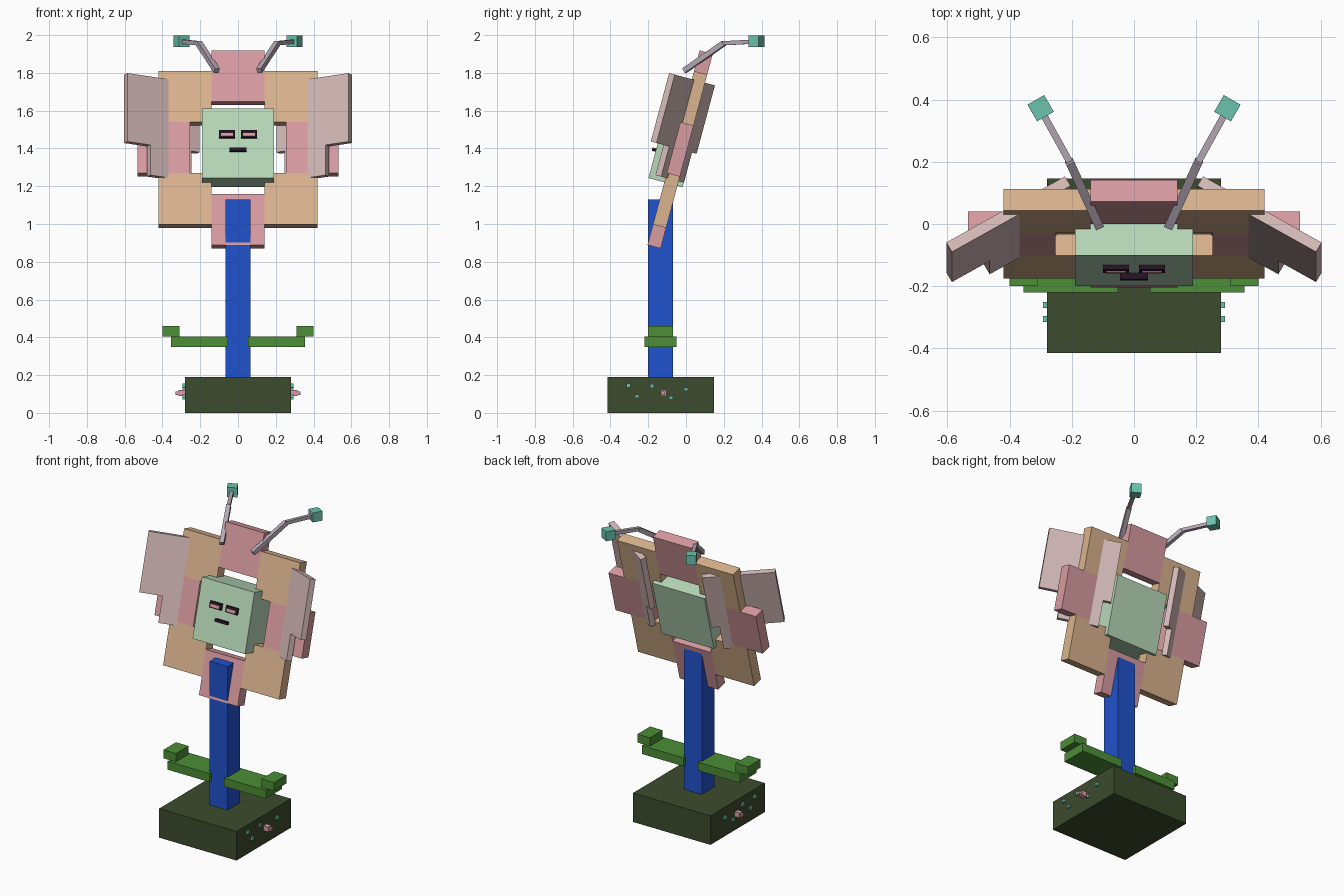
import bpy, bmesh, math
from mathutils import Matrix, Vector

if "Cube" in bpy.data.objects:
    bpy.data.objects.remove(bpy.data.objects["Cube"])


def srgb(r, g, b):
    return [((c / 255 + 0.055) / 1.055) ** 2.4 if c > 10 else c / 3294 for c in (r, g, b)] + [1]


COLOURS = {
    "soil_green": (60, 76, 45), "stem_blue": (32, 82, 205), "leaf_green": (76, 142, 54),
    "petal_tan": (219, 180, 142), "petal_pink": (217, 156, 162), "wing_mauve": (212, 186, 184),
    "face_mint": (184, 217, 186), "teal": (108, 194, 174), "antenna_grey": (180, 168, 180),
    "dark_plum": (38, 18, 38),
}
MATS = {}
for mat_name, rgb in COLOURS.items():
    MATS[mat_name] = bpy.data.materials.new(mat_name)
    MATS[mat_name].diffuse_color = srgb(*rgb)


def box(name, mat, lo, hi, frame=Matrix()):
    """Box from corner lo to corner hi, placed by a frame matrix."""
    lo, hi = Vector(lo), Vector(hi)
    bm = bmesh.new()
    bmesh.ops.create_cube(bm, size=1)
    size = Matrix.Diagonal((hi - lo).to_4d())
    size[3][3] = 1
    bm.transform(frame @ Matrix.Translation((lo + hi) / 2) @ size)
    if frame.determinant() < 0:
        bmesh.ops.reverse_faces(bm, faces=bm.faces)
    mesh = bpy.data.meshes.new(name)
    bm.to_mesh(mesh)
    bm.free()
    mesh.materials.append(MATS[mat])
    ob = bpy.data.objects.new(name, mesh)
    bpy.context.collection.objects.link(ob)
    return ob


def rod(name, mat, a, b, t, frame):
    """Square rod between two points."""
    a, b = Vector(a), Vector(b)
    turn = (b - a).to_track_quat('Y', 'Z').to_matrix().to_4x4()
    box(name, mat, (-t / 2, 0, -t / 2), (t / 2, (b - a).length, t / 2),
        frame @ Matrix.Translation(a) @ turn)


# Base and stem
box("base", "soil_green", (-0.28, -0.415, 0), (0.28, 0.147, 0.19))
box("stem", "stem_blue", (-0.065, -0.2, 0.002), (0.065, -0.07, 1.13))

# Flower frame: leaning back 15 degrees, local z runs up the flower
FLOWER = Matrix.Translation((0, -0.031, 1.395)) @ Matrix.Rotation(math.radians(-15), 4, 'X')
T = 0.036

# Head block
box("head", "face_mint", (-0.19, -0.123, -0.19), (0.19, 0.064, 0.19), FLOWER)
box("mouth", "dark_plum", (-0.045, -0.143, -0.046), (0.045, -0.12, -0.028), FLOWER)

# Top and bottom petals
for name, s in (("top_petal", 1), ("bottom_petal", -1)):
    mid = 0.393 * s
    box(name, "petal_pink", (-0.14, -T, mid - 0.14), (0.14, T, mid + 0.14), FLOWER)

for side, s in (("right", 1), ("left", -1)):
    mirror = Matrix.Diagonal((s, 1, 1, 1))
    local = FLOWER @ mirror

    # Leaves with raised tips
    box(side + "_leaf", "leaf_green", (0.052, -0.22, 0.35), (0.355, -0.05, 0.405), mirror)
    box(side + "_leaf_tip", "leaf_green", (0.31, -0.2, 0.405), (0.4, -0.07, 0.46), mirror)

    # Side and corner petals
    box(side + "_petal", "petal_pink", (0.253, -T, -0.14), (0.533, T, 0.14), local)
    box(side + "_upper_petal", "petal_tan", (0.14, -T, 0.14), (0.42, T, 0.42), local)
    box(side + "_lower_petal", "petal_tan", (0.14, -T, -0.42), (0.42, T, -0.14), local)

    # Wings: plates crossing the flower at 30 degrees
    wing = local @ Matrix.Translation((0.585, -0.161, 0)) @ Matrix.Rotation(math.radians(-30), 4, 'Z')
    box(side + "_wing_upper", "wing_mauve", (-0.44, 0, 0), (0, 0.036, 0.375), wing)
    box(side + "_wing_lower", "wing_mauve", (-0.39, 0, -0.165), (-0.14, 0.036, 0), wing)

    # Eyes
    box(side + "_eye_frame", "dark_plum", (0.016, -0.138, 0.027), (0.1, -0.12, 0.068), local)
    box(side + "_eye", "petal_pink", (0.026, -0.142, 0.034), (0.09, -0.137, 0.053), local)

    # Antennae
    joint = (0.207, 0.2, 1.957)
    end = (0.29, 0.35, 1.965)
    rod(side + "_antenna_lower", "antenna_grey", (0.112, -0.008, 1.812), joint, 0.028, mirror)
    rod(side + "_antenna_upper", "antenna_grey", joint, end, 0.022, mirror)
    tip = mirror @ Matrix.Translation((0.3, 0.372, 1.967)) @ Matrix.Rotation(math.radians(-30), 4, 'Z')
    box(side + "_antenna_tip", "teal", (-0.031,) * 3, (0.031,) * 3, tip)

    # Small blossom and studs on the side of the base
    box(side + "_blossom", "petal_pink", (0.27, -0.136, 0.089), (0.315, -0.104, 0.121), mirror)
    box(side + "_blossom_centre", "petal_pink", (0.31, -0.129, 0.096), (0.33, -0.111, 0.114), mirror)
    for i, (y, z) in enumerate(((-0.305, 0.145), (-0.26, 0.088), (-0.18, 0.142), (-0.08, 0.08), (0, 0.125))):
        box(f"{side}_stud_{i + 1}", "teal", (0.27, y - 0.01, z - 0.01), (0.293, y + 0.01, z + 0.01), mirror)

for m in bpy.data.materials:
    if m.users and not m.is_grease_pencil:
        m.use_nodes = True
        m.node_tree.nodes["Principled BSDF"].inputs["Base Color"].default_value = m.diffuse_color
